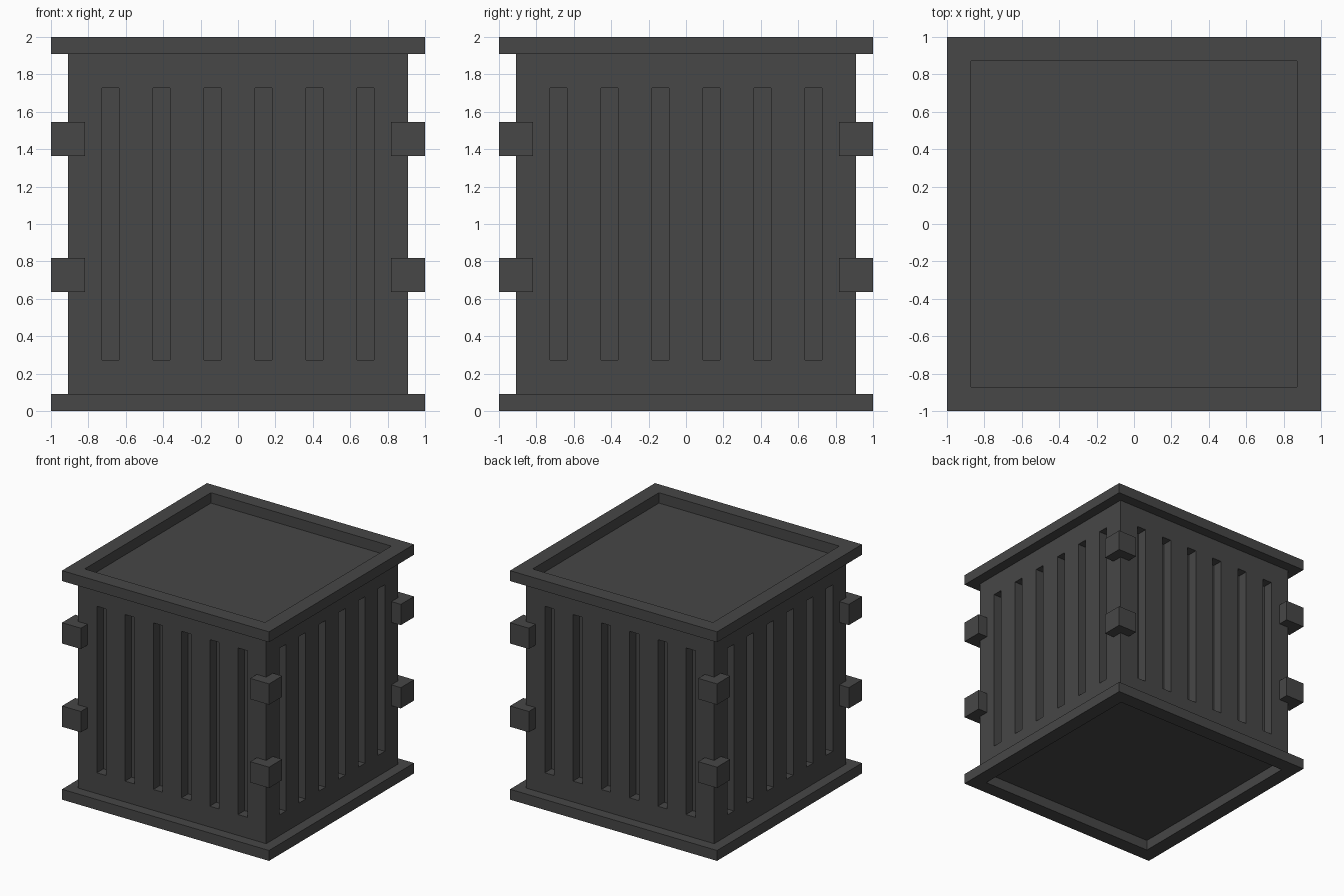
import bpy, bmesh
from mathutils import Matrix, Vector

if "Cube" in bpy.data.objects:
    bpy.data.objects.remove(bpy.data.objects["Cube"])

U = 1 / 11          # basic module of the crate
BODY = 10 * U       # body half width
metal = bpy.data.materials.new("dark_grey")
metal.diffuse_color = (0.063, 0.063, 0.063, 1)
metal.use_nodes = True
metal.node_tree.nodes["Principled BSDF"].inputs["Base Color"].default_value = metal.diffuse_color


def add_box(bm, centre, size, rot=Matrix()):
    m = rot @ Matrix.Translation(centre) @ Matrix.Diagonal((*size, 1))
    bmesh.ops.create_cube(bm, size=1, matrix=m)


def finish(bm, name):
    bmesh.ops.recalc_face_normals(bm, faces=bm.faces)
    me = bpy.data.meshes.new(name)
    bm.to_mesh(me)
    bm.free()
    me.materials.append(metal)
    ob = bpy.data.objects.new(name, me)
    bpy.context.collection.objects.link(ob)
    return ob


# Crate body
bm = bmesh.new()
add_box(bm, (0, 0, 1), (2 * BODY, 2 * BODY, 2 * BODY))
body = finish(bm, "crate_body")

# Six vertical slots cut into each of the four sides
bm = bmesh.new()
for side in range(4):
    rot = Matrix.Rotation(side * 1.5707963268, 4, 'Z')
    for i in range(6):
        x = (i - 2.5) * 3 * U
        add_box(bm, (x, -BODY, 1), (U, 2 * U, 16 * U), rot)
cutter = finish(bm, "slot_cutter")
cutter.hide_render = True
cutter.hide_viewport = True
cut = body.modifiers.new("slots", 'BOOLEAN')
cut.operation = 'DIFFERENCE'
cut.solver = 'EXACT'
cut.object = cutter

# Open square rims at bottom and top
for name, z in (("bottom_rim", 0), ("top_rim", 2 - U)):
    bm = bmesh.new()
    bmesh.ops.create_grid(bm, x_segments=1, y_segments=1, size=1,
                          matrix=Matrix.Translation((0, 0, z)))
    inner = bm.faces[:]
    bmesh.ops.inset_individual(bm, faces=inner, thickness=2 * U)
    bmesh.ops.delete(bm, geom=inner, context='FACES')
    ext = bmesh.ops.extrude_face_region(bm, geom=bm.faces[:], use_keep_orig=True)
    bmesh.ops.translate(bm, vec=Vector((0, 0, U)),
                        verts=[v for v in ext["geom"] if isinstance(v, bmesh.types.BMVert)])
    finish(bm, name)

# Two corner blocks on every vertical edge
bm = bmesh.new()
for sx in (-1, 1):
    for sy in (-1, 1):
        for z in (8 * U, 16 * U):
            add_box(bm, (sx * BODY, sy * BODY, z), (2 * U, 2 * U, 2 * U))
finish(bm, "corner_blocks")
